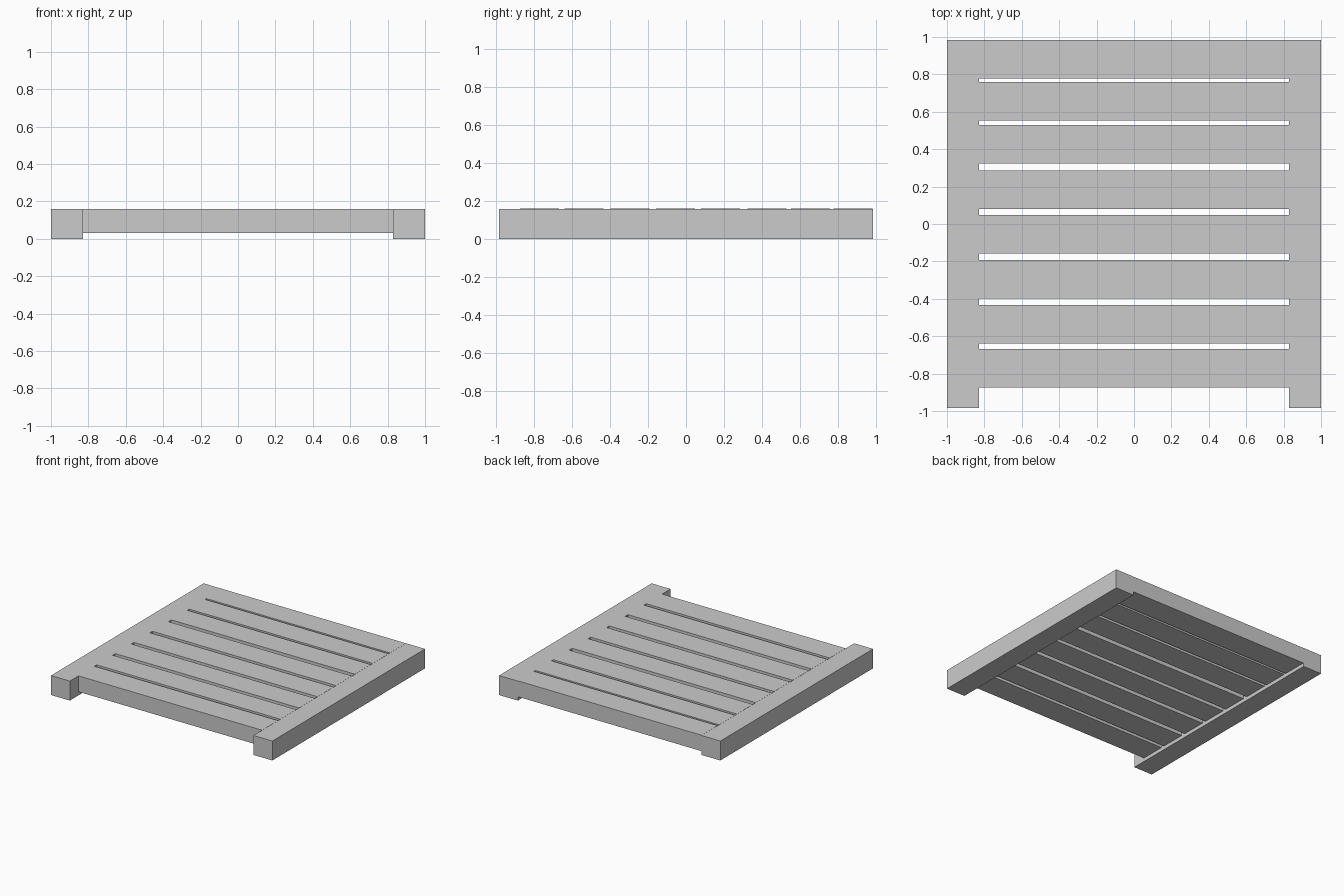
import bpy

if "Cube" in bpy.data.objects:
    bpy.data.objects.remove(bpy.data.objects["Cube"])


def box(name, x, y, z):
    """Axis-aligned box from (min, max) ranges."""
    bpy.ops.mesh.primitive_cube_add(
        size=1, location=[(a + b) / 2 for a, b in (x, y, z)])
    ob = bpy.context.object
    ob.name = name
    ob.scale = [b - a for a, b in (x, y, z)]
    bpy.ops.object.transform_apply(location=False, rotation=False, scale=True)
    return ob


# Side rails standing on the ground
INNER = 0.83
box("left_rail", (-1, -INNER), (-0.985, 0.985), (0, 0.159))
box("right_rail", (INNER, 1), (-0.985, 0.985), (0, 0.159))

# Slightly unevenly spaced slats, flush with the rail tops
SLAT_HALF = 0.103
for i, y in enumerate((-0.772, -0.537, -0.296, -0.056, 0.182, 0.426, 0.656, 0.88)):
    box(f"slat_{i + 1}", (-INNER, INNER), (y - SLAT_HALF, y + SLAT_HALF), (0.03, 0.16))
